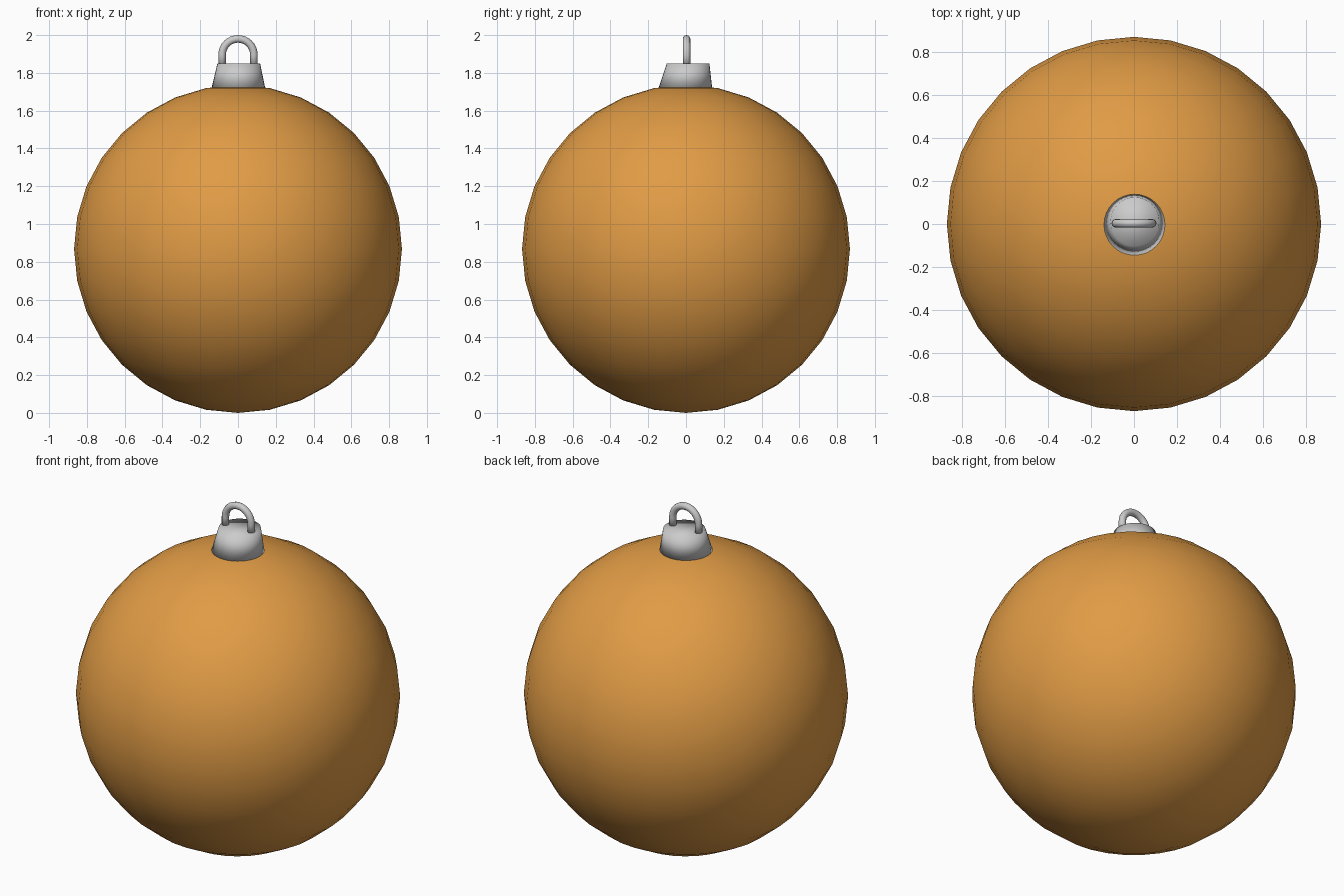
import bpy, bmesh
from math import sin, cos, pi
from mathutils import Vector

if "Cube" in bpy.data.objects:
    bpy.data.objects.remove(bpy.data.objects["Cube"])

R = 0.868           # ball radius
CAP_TOP = 1.85


def smooth(obj):
    for p in obj.data.polygons:
        p.use_smooth = True


# Ball resting on the floor
bpy.ops.mesh.primitive_uv_sphere_add(segments=32, ring_count=16, radius=R, location=(0, 0, R))
ball = bpy.context.object
ball.name = "ball"
orange = bpy.data.materials.new("orange")
orange.diffuse_color = (0.75, 0.33, 0.06, 1)
orange.use_nodes = True
orange.node_tree.nodes["Principled BSDF"].inputs["Base Color"].default_value = orange.diffuse_color
ball.data.materials.append(orange)
smooth(ball)

# Tapered cap, its top leaning slightly backwards
bpy.ops.mesh.primitive_cone_add(vertices=32, radius1=0.143, radius2=0.113, depth=CAP_TOP - 1.715,
                                location=(0.002, -0.004, (CAP_TOP + 1.715) / 2))
cap = bpy.context.object
cap.name = "cap"
for v in cap.data.vertices:
    if v.co.z > 0:
        v.co.x += 0.002
        v.co.y += 0.015
smooth(cap)

# Hanging loop: two straight legs joined by a half circle
tube, bend, centre_z = 0.02, 0.084, 1.896
path = [Vector((bend, 0.003, 1.835))]
path += [Vector((bend * cos(a), 0.003, centre_z + bend * sin(a)))
         for a in (pi * i / 16 for i in range(17))]
path.append(Vector((-bend, 0.003, 1.835)))

bm = bmesh.new()
rings = []
for i, p in enumerate(path):
    t = (path[min(i + 1, len(path) - 1)] - path[max(i - 1, 0)]).normalized()
    side, up = t.cross(Vector((0, 1, 0))), Vector((0, 1, 0))
    rings.append([bm.verts.new(p + tube * (cos(b) * side + sin(b) * up))
                  for b in (2 * pi * k / 12 for k in range(12))])
for a, b in zip(rings, rings[1:]):
    for k in range(12):
        bm.faces.new((a[k], a[(k + 1) % 12], b[(k + 1) % 12], b[k]))
bm.faces.new(rings[0])
bm.faces.new(rings[-1])
bmesh.ops.recalc_face_normals(bm, faces=bm.faces)
mesh = bpy.data.meshes.new("hanging_loop")
bm.to_mesh(mesh)
bm.free()
loop = bpy.data.objects.new("hanging_loop", mesh)
bpy.context.collection.objects.link(loop)
smooth(loop)
